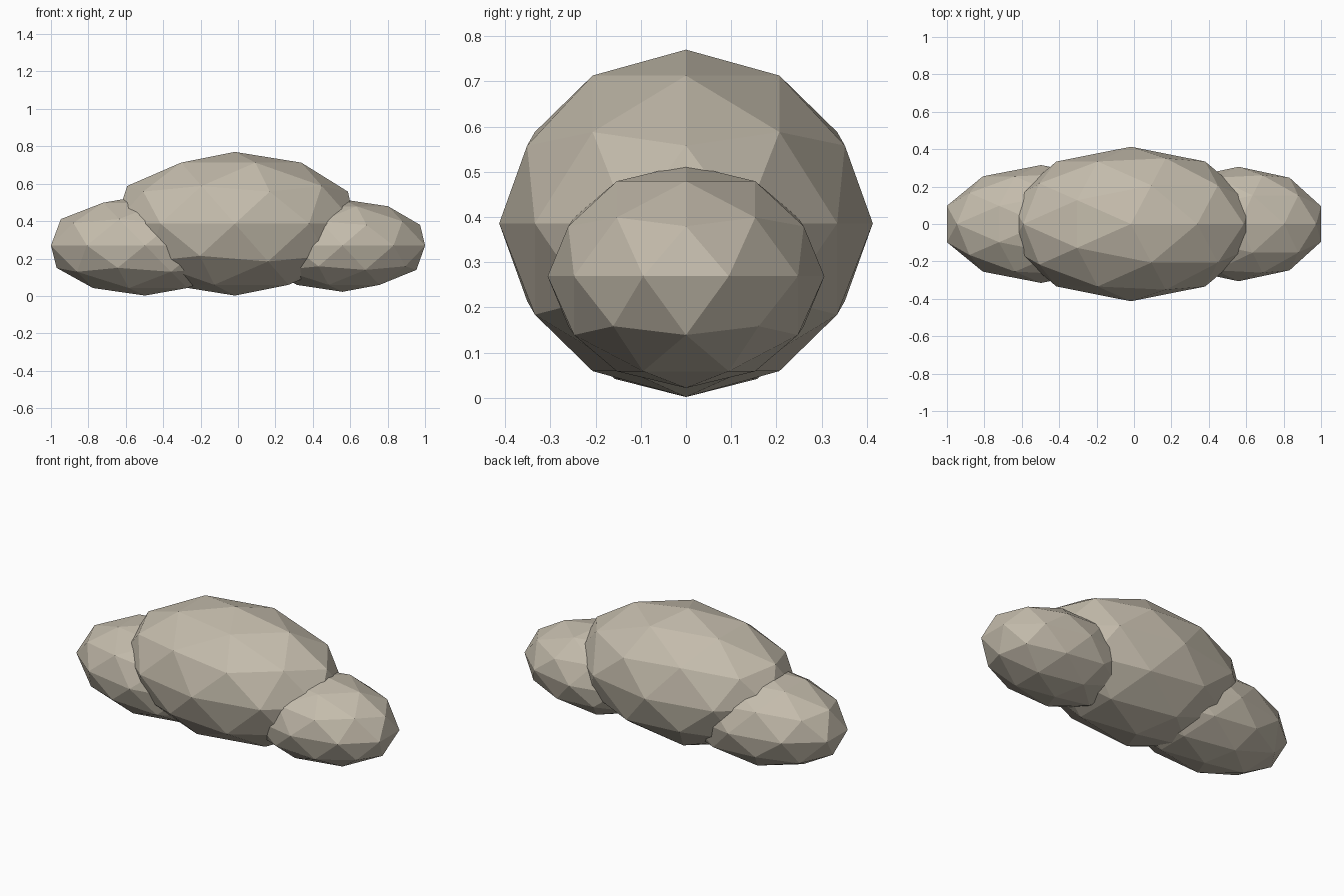
import bpy

if "Cube" in bpy.data.objects:
    bpy.data.objects.remove(bpy.data.objects["Cube"])

# One flat stone colour
stone = bpy.data.materials.new("warm_grey_stone")
stone.diffuse_color = (0.55, 0.50, 0.41, 1)
stone.use_nodes = True
stone.node_tree.nodes["Principled BSDF"].inputs["Base Color"].default_value = stone.diffuse_color


def boulder(name, centre, radii):
    """Low-poly stretched ball with flat faces."""
    bpy.ops.mesh.primitive_ico_sphere_add(subdivisions=2, radius=1, location=centre)
    ob = bpy.context.object
    ob.name = name
    ob.scale = radii
    bpy.ops.object.transform_apply(location=False, rotation=False, scale=True)
    bpy.ops.object.shade_flat()
    ob.data.materials.append(stone)
    return ob


# Large middle lobe with a smaller lobe at each end
boulder("middle_lobe", (-0.017, 0, 0.386), (0.676, 0.413, 0.384))
boulder("left_lobe", (-0.497, 0, 0.270), (0.529, 0.315, 0.268))
boulder("right_lobe", (0.559, 0, 0.269), (0.464, 0.306, 0.247))
